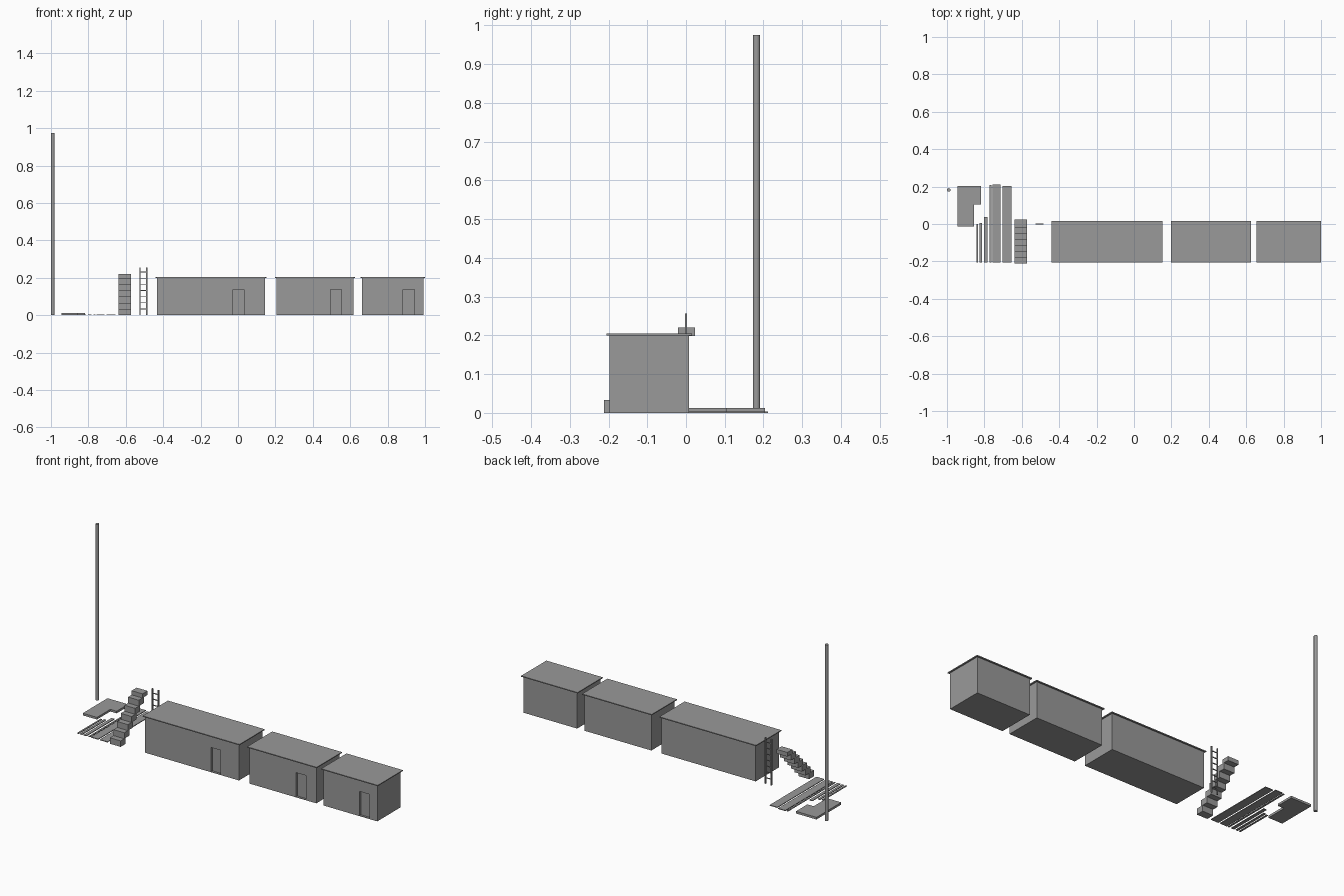
import bpy
import bmesh
from mathutils import Vector

if "Cube" in bpy.data.objects:
    bpy.data.objects.remove(bpy.data.objects["Cube"], do_unlink=True)

# One plain grey for everything
grey = bpy.data.materials.new("plain_grey")
grey.use_nodes = True
colour = (0.32, 0.32, 0.32, 1)
grey.diffuse_color = colour
grey.node_tree.nodes["Principled BSDF"].inputs["Base Color"].default_value = colour


def finish(bm, name):
    bmesh.ops.recalc_face_normals(bm, faces=bm.faces)
    mesh = bpy.data.meshes.new(name)
    bm.to_mesh(mesh)
    bm.free()
    mesh.materials.append(grey)
    obj = bpy.data.objects.new(name, mesh)
    bpy.context.collection.objects.link(obj)
    return obj


def add_box(bm, low, high):
    low, high = Vector(low), Vector(high)
    verts = bmesh.ops.create_cube(bm, size=1)["verts"]
    bmesh.ops.scale(bm, vec=high - low, verts=verts)
    bmesh.ops.translate(bm, vec=(low + high) / 2, verts=verts)


def box(name, low, high):
    bm = bmesh.new()
    add_box(bm, low, high)
    return finish(bm, name)


def prism(name, outline, height):
    bm = bmesh.new()
    face = bm.faces.new([bm.verts.new((x, y, 0)) for x, y in outline])
    top = bmesh.ops.extrude_face_region(bm, geom=[face])["geom"]
    bmesh.ops.translate(bm, vec=(0, 0, height),
                        verts=[v for v in top if isinstance(v, bmesh.types.BMVert)])
    return finish(bm, name)


# Houses: closed body with a shallow doorway, thin overhanging roof slab
WALL_FRONT, WALL_BACK, WALL_TOP = -0.197, 0.008, 0.2
DOOR_WIDTH, DOOR_SILL, DOOR_TOP, DOOR_DEPTH = 0.06, 0.003, 0.137, 0.012


def house(name, left, right, door):
    bm = bmesh.new()
    add_box(bm, (left, WALL_FRONT, 0), (right, WALL_BACK, WALL_TOP))
    cuts = [((door, 0, 0), (1, 0, 0)), ((door + DOOR_WIDTH, 0, 0), (1, 0, 0)),
            ((0, 0, DOOR_SILL), (0, 0, 1)), ((0, 0, DOOR_TOP), (0, 0, 1))]
    for point, normal in cuts:
        bmesh.ops.bisect_plane(bm, geom=bm.verts[:] + bm.edges[:] + bm.faces[:],
                               plane_co=point, plane_no=normal)
    panel = []
    for f in bm.faces:
        c = f.calc_center_median()
        if (abs(c.y - WALL_FRONT) < 0.001 and door < c.x < door + DOOR_WIDTH
                and DOOR_SILL < c.z < DOOR_TOP):
            panel.append(f)
    inner = bmesh.ops.extrude_discrete_faces(bm, faces=panel)["faces"]
    bmesh.ops.translate(bm, vec=(0, DOOR_DEPTH, 0),
                        verts=list({v for f in inner for v in f.verts}))
    finish(bm, name + "_walls")
    lip = 0.008
    box(name + "_roof", (left - lip, WALL_FRONT - lip, WALL_TOP),
        (right + lip, WALL_BACK + lip, WALL_TOP + 0.005))


house("long_house", -0.433, 0.144, -0.028)
house("middle_house", 0.207, 0.618, 0.494)
house("short_house", 0.662, 0.992, 0.883)

# Ladder: two rails and round rungs
for side, x in (("right", -0.524), ("left", -0.488)):
    box("ladder_rail_" + side, (x - 0.003, -0.003, 0), (x + 0.003, 0.003, 0.256))
bm = bmesh.new()
for i in range(7):
    z = 0.033 * (i + 1)
    add_box(bm, (-0.524, -0.002, z - 0.002), (-0.488, 0.002, z + 0.002))
finish(bm, "ladder_rungs")

# Stairs: overlapping step blocks climbing to the back
RISE, RUN = 0.033, 0.0318
bm = bmesh.new()
for i in range(7):
    y = -0.211 + RUN * i
    add_box(bm, (-0.638, y, RISE * i), (-0.572, y + 0.044, min(RISE * (i + 1), 0.221)))
finish(bm, "stairs")

# Flat planks lying on the ground: left edge, right edge, back end
planks = [(-0.842, -0.833, 0.0), (-0.825, -0.812, 0.005), (-0.802, -0.784, 0.038),
          (-0.772, -0.763, 0.208), (-0.757, -0.713, 0.212), (-0.703, -0.656, 0.204)]
for i, (x0, x1, back) in enumerate(planks):
    box(f"ground_plank_{i + 1}", (x0, -0.206, 0), (x1, back, 0.004))

# L-shaped slab
prism("corner_slab", [(-0.943, -0.013), (-0.856, -0.013), (-0.856, 0.104),
                      (-0.817, 0.104), (-0.817, 0.204), (-0.943, 0.204)], 0.012)

# Tall round pole
bm = bmesh.new()
bmesh.ops.create_cone(bm, cap_ends=True, segments=16, radius1=0.0095, radius2=0.0095, depth=0.975)
bmesh.ops.translate(bm, vec=(-0.99, 0.182, 0.4875), verts=bm.verts[:])
pole = finish(bm, "tall_pole")
bpy.context.view_layer.objects.active = pole
pole.select_set(True)
bpy.ops.object.shade_smooth_by_angle()
